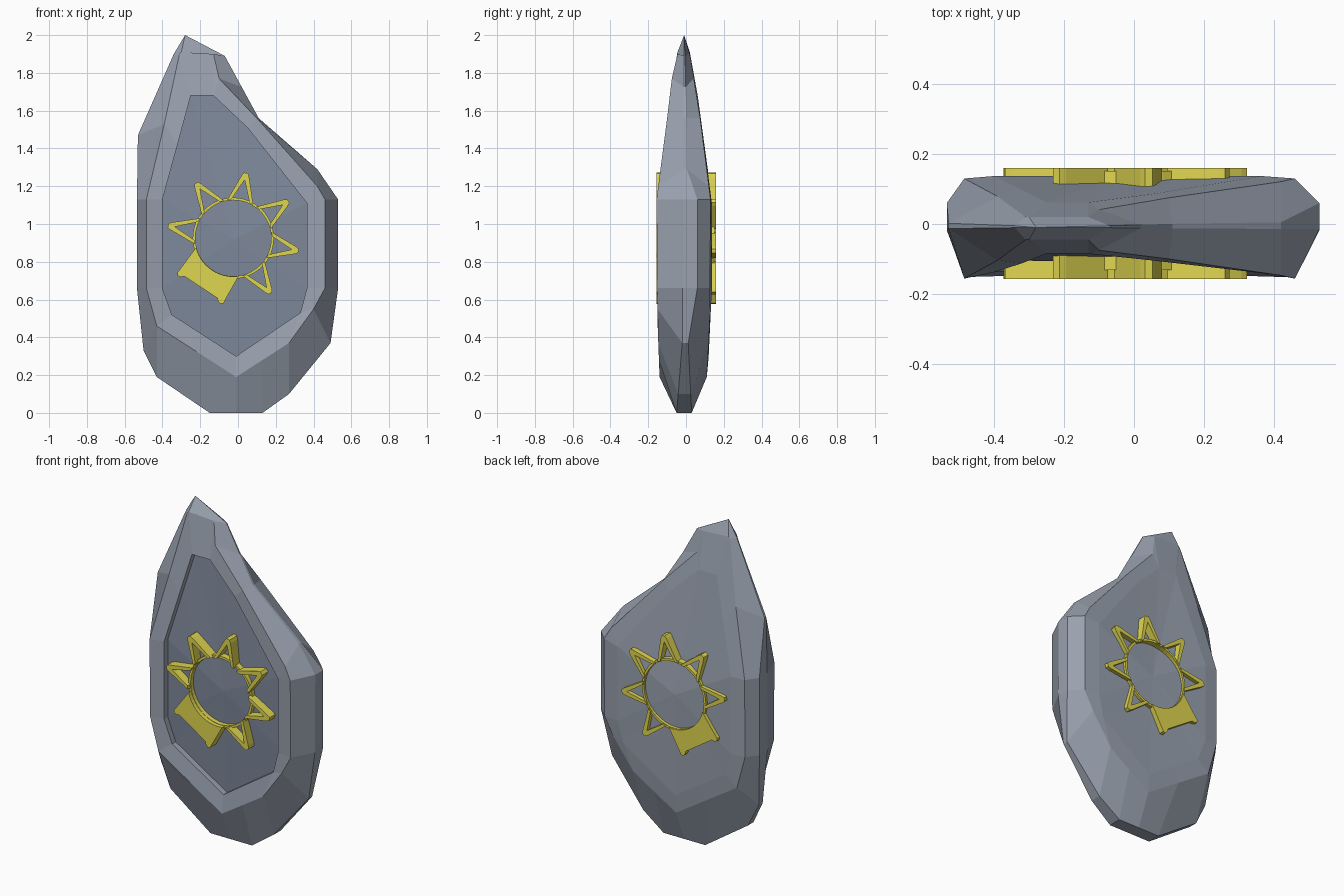
import bpy, bmesh
from math import radians, sin, cos
from mathutils import Vector

cube = bpy.data.objects.get("Cube")
if cube:
    bpy.data.objects.remove(cube)


def material(name, rgb):
    mat = bpy.data.materials.new(name)
    mat.use_nodes = True
    mat.diffuse_color = (*rgb, 1)
    mat.node_tree.nodes["Principled BSDF"].inputs["Base Color"].default_value = (*rgb, 1)
    return mat


stone = material("grey stone", (0.32, 0.36, 0.43))
slate = material("dark slate", (0.21, 0.25, 0.325))
gold = material("yellow gold", (0.74, 0.67, 0.08))


def finish(bm, name, *mats):
    bmesh.ops.remove_doubles(bm, verts=bm.verts, dist=0.0005)
    bmesh.ops.recalc_face_normals(bm, faces=bm.faces)
    mesh = bpy.data.meshes.new(name)
    bm.to_mesh(mesh)
    bm.free()
    for mat in mats:
        mesh.materials.append(mat)
    obj = bpy.data.objects.new(name, mesh)
    bpy.context.collection.objects.link(obj)
    return obj


def depth_at(profile, z):
    """Depth read from a list of (height, depth) steps."""
    for (z0, y0), (z1, y1) in zip(profile, profile[1:]):
        if z <= z1:
            return y0 + (y1 - y0) * max(0, z - z0) / (z1 - z0)
    return profile[-1][1]


# Stone outlines, clockwise from the peak: silhouette, rim crest, recess edge
silhouette = [(-.28, 2), (-.07, 1.89), (.02, 1.725), (.11, 1.56), (.42, 1.29), (.53, 1.13),
              (.53, .66), (.49, .37), (.27, .1), (.13, 0), (-.01, 0), (-.15, 0), (-.43, .19),
              (-.5, .33), (-.535, .66), (-.535, 1.13), (-.53, 1.47), (-.34, 1.9)]
crest = [(-.3, 1.91), (-.13, 1.9), (-.1, 1.77), (.1, 1.56), (.42, 1.2), (.46, 1.13),
         (.46, .66), (.4, .55), (.27, .37), (.13, .28), (-.01, .19), (-.22, .325), (-.43, .46),
         (-.43, .46), (-.485, .66), (-.485, 1.13), (-.39, 1.53), (-.31, 1.9)]
recess = [(-.25, 1.68), (-.13, 1.68), (-.13, 1.68), (.05, 1.51), (.365, 1.11), (.365, 1.11),
          (.365, .66), (.33, .53), (.33, .53), (.16, .415), (-.01, .3), (-.18, .41), (-.35, .52),
          (-.35, .52), (-.4, .66), (-.4, 1.13), (-.32, 1.42), (-.25, 1.68)]

# Depth of each ring at a given height
side_front = [(0, -.05), (.35, -.02), (1.13, -.015), (2, -.01)]
side_back = [(0, .03), (.4, .01), (.66, .06), (1.13, .06), (1.29, .005), (1.9, -.005), (2, -.01)]
crest_front = [(.19, -.14), (.46, -.15), (1.13, -.156), (1.56, -.1), (1.77, -.075), (1.9, -.045)]
crest_back = [(.19, .11), (.46, .125), (1.13, .13), (1.56, .075), (1.9, .02)]
dish_front = [(.3, -.125), (.66, -.138), (1.13, -.138), (1.5, -.105), (1.68, -.085)]
dish_back = [(.3, .12), (.66, .137), (1.13, .137), (1.68, .062)]

bm = bmesh.new()


def ring(points, profile, shift=0):
    return [bm.verts.new((x, depth_at(profile, z) + shift, z)) for x, z in points]


def fan(loop, centre, index=0):
    hub = bm.verts.new(centre)
    for a, b in zip(loop, loop[1:] + loop[:1]):
        if (a.co - b.co).length > 0.001:
            bm.faces.new((a, b, hub)).material_index = index


# Stone body: rings bridged from the recess floor round to the back
rings = [ring(recess, dish_front, 0.035), ring(recess, dish_front), ring(crest, crest_front),
         ring(silhouette, side_front), ring(silhouette, side_back),
         ring(crest, crest_back), ring(recess, dish_back)]
for near, far in zip(rings, rings[1:]):
    for i in range(len(near)):
        j = (i + 1) % len(near)
        bm.faces.new((near[i], near[j], far[j], far[i]))
fan(rings[0], (-0.02, -0.11, 0.92), 1)
fan(rings[-1], (-0.02, 0.138, 0.92))
finish(bm, "stone_body", stone, slate)

# Golden sun running through the stone
HUB_X, HUB_Z, FRONT, BACK = -0.025, 0.925, -0.157, 0.16
RADIUS = 0.215


def polar(radius, degrees):
    a = radians(degrees)
    return Vector((HUB_X + radius * cos(a), 0, HUB_Z + radius * sin(a)))


def prism(name, polygons, front=FRONT, back=BACK):
    """Extrude flat polygons from one depth to another."""
    bm = bmesh.new()
    for poly in polygons:
        bm.faces.new([bm.verts.new((p.x, front, p.z)) for p in poly])
    bmesh.ops.remove_doubles(bm, verts=bm.verts, dist=0.0005)
    copy = bmesh.ops.extrude_face_region(bm, geom=bm.faces[:], use_keep_orig=True)
    verts = [g for g in copy["geom"] if isinstance(g, bmesh.types.BMVert)]
    bmesh.ops.translate(bm, verts=verts, vec=(0, back - front, 0))
    return finish(bm, name, gold)


# Thin hoop, lower than the rays
step = 7.5
prism("sun_hoop", [[polar(RADIUS, a * step), polar(RADIUS, (a + 1) * step),
                    polar(RADIUS - 0.014, (a + 1) * step), polar(RADIUS - 0.014, a * step)]
                   for a in range(48)], front=-0.132, back=0.152)

# Six open rays, each a bent bar with a rounded tip
for k in range(6):
    mid = 169 - 45 * k
    ray = [polar(r, mid + d) for r, d in
           [(0.205, -20), (0.335, -3.5), (0.352, -1.8), (0.352, 1.8), (0.335, 3.5),
            (0.205, 20), (0.205, 14), (0.315, 0), (0.205, -14)]]
    prism(f"sun_ray_{k + 1}", [ray])

# Solid plate filling the gap between the lower rays
arc = [polar(RADIUS - 0.012, a) for a in range(194, 279, 7)]
corners = [polar(r, a) for r, a in
           [(0.33, 262.5), (0.348, 261.5), (0.355, 259), (0.345, 256.5), (0.328, 255),
            (0.328, 218), (0.345, 216.5), (0.355, 214), (0.348, 211.5), (0.33, 210.5)]]
prism("sun_plate", [arc + corners])
